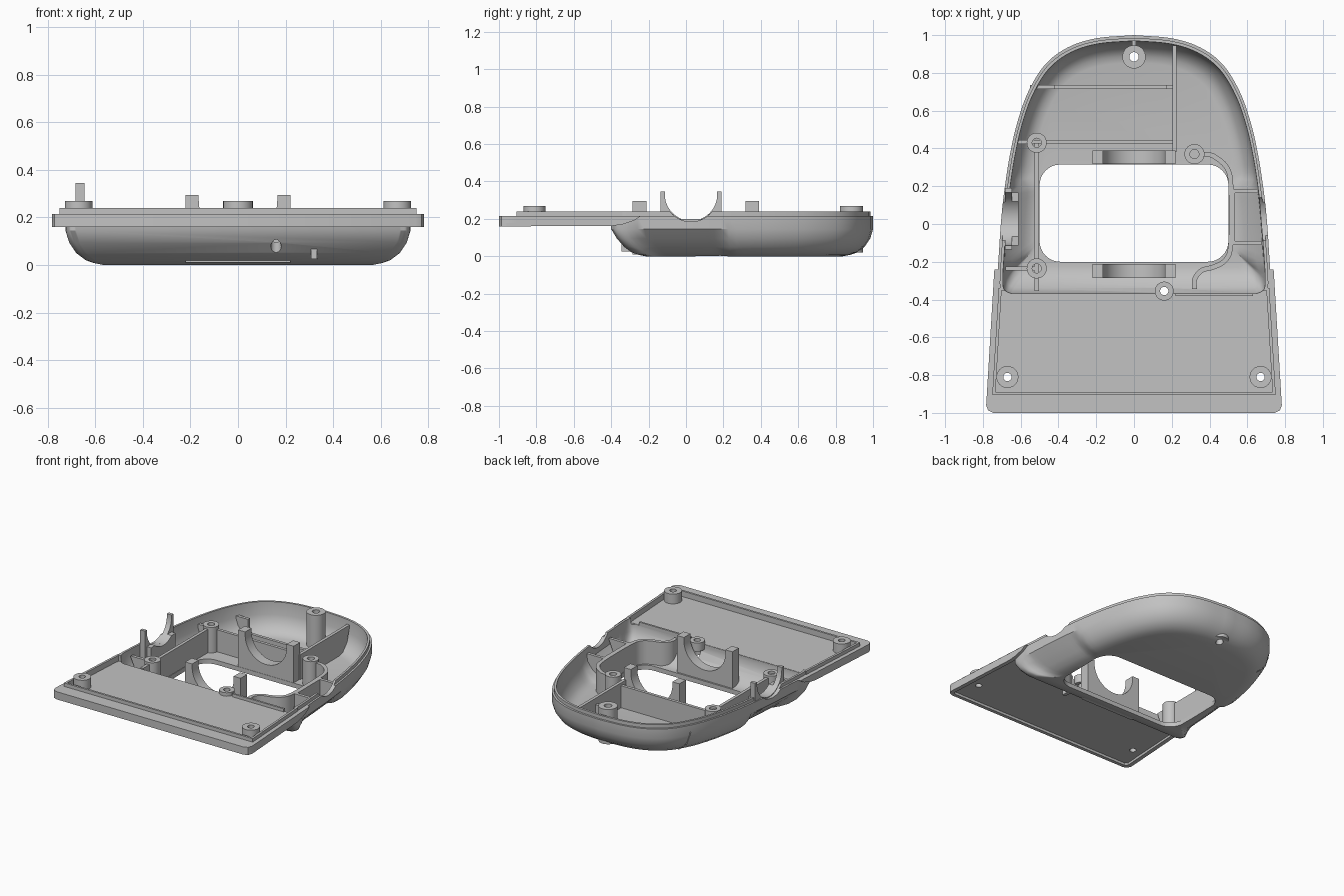
import bpy, bmesh, math
from mathutils import Vector

old = bpy.data.objects.get("Cube")
if old:
    bpy.data.objects.remove(old, do_unlink=True)

GREY = bpy.data.materials.new("plain_grey")
GREY.use_nodes = True
GREY.diffuse_color = (0.54, 0.54, 0.54, 1)
GREY.node_tree.nodes["Principled BSDF"].inputs["Base Color"].default_value = (0.54, 0.54, 0.54, 1)


def finish(name, verts, faces):
    bm = bmesh.new()
    vs = [bm.verts.new(v) for v in verts]
    for f in faces:
        bm.faces.new([vs[i] for i in f])
    bmesh.ops.recalc_face_normals(bm, faces=bm.faces)
    if bm.calc_volume(signed=True) < 0:
        bmesh.ops.reverse_faces(bm, faces=bm.faces)
    me = bpy.data.meshes.new(name)
    bm.to_mesh(me)
    bm.free()
    me.materials.append(GREY)
    ob = bpy.data.objects.new(name, me)
    bpy.context.collection.objects.link(ob)
    shade(ob)
    return ob


def shade(ob):
    bpy.ops.object.select_all(action='DESELECT')
    ob.select_set(True)
    bpy.context.view_layer.objects.active = ob
    bpy.ops.object.shade_smooth_by_angle(angle=math.radians(32))


def loft(name, rings, closed=False):
    """Skin equal rings; cap both ends, or join last ring to first."""
    n, m = len(rings[0]), len(rings)
    faces = []
    for r in range(m if closed else m - 1):
        a, b = r * n, (r + 1) % m * n
        faces += [(a + i, a + (i + 1) % n, b + (i + 1) % n, b + i) for i in range(n)]
    if not closed:
        faces += [list(range(n)), list(range((m - 1) * n, m * n))]
    return finish(name, [v for ring in rings for v in ring], faces)


def prism(name, pts, place, lo, hi):
    return loft(name, [[place(a, b, h) for a, b in pts] for h in (lo, hi)])


along_x = lambda a, b, h: (h, a, b)
along_y = lambda a, b, h: (a, h, b)
along_z = lambda a, b, h: (a, b, h)


def circle(x, y, r, n=32):
    return [(x + r * math.cos(t * math.tau / n), y + r * math.sin(t * math.tau / n)) for t in range(n)]


def boss(name, x, y, r, hole, z0, z1):
    rings = [[(a, b, z) for a, b in circle(x, y, rad)]
             for rad, z in ((r, z0), (r, z1), (hole, z1), (hole, z0))]
    return loft(name, rings, closed=True)


def cradle(name, place, mid, c, r, w, base, top, lo, hi):
    """Block with a round seat open at the top."""
    a0 = math.asin(max(0, (c - top) / r))
    arc = [-a0 - (math.pi - 2 * a0) * i / 24 for i in range(25)]
    pts = [(mid - w, base), (mid + w, base), (mid + w, top)]
    if top > c:
        pts.append((mid + r, top))
    pts += [(mid + r * math.cos(t), c + r * math.sin(t)) for t in arc]
    if top > c:
        pts.append((mid - r, top))
    pts.append((mid - w, top))
    return prism(name, pts, place, lo, hi)


def rib(name, p, q, top, c0=0.0, c1=0.0, t=0.022, z0=0.02):
    """Upright rib from p to q, lower corners cut back by c0 and c1."""
    p, q = Vector(p), Vector(q)
    d = (q - p).normalized()
    side = Vector((-d.y, d.x))
    length = (q - p).length
    bend = z0 + (top - z0) * 0.4
    pts = [(c0, z0), (length - c1, z0), (length - c1 * 0.3, bend), (length, top - 0.01),
           (length, top), (0, top), (0, top - 0.01), (c0 * 0.3, bend)]

    def place(a, b, h):
        v = p + d * a + side * h
        return (v.x, v.y, b)
    return prism(name, pts, place, -t / 2, t / 2)


def ribbon(name, path, t, z0, z1):
    path = [Vector(p) for p in path]
    left, right = [], []
    for i, p in enumerate(path):
        d = (path[min(i + 1, len(path) - 1)] - path[max(i - 1, 0)]).normalized()
        n = Vector((-d.y, d.x)) * t / 2
        left.append(tuple(p + n))
        right.append(tuple(p - n))
    return prism(name, left + right[::-1], along_z, z0, z1)


def spline(pts, k=5):
    P = [Vector(p) for p in pts]
    P = [2 * P[0] - P[1]] + P + [2 * P[-1] - P[-2]]
    out = []
    for a, b, c, d in zip(P, P[1:], P[2:], P[3:]):
        for i in range(k):
            t = i / k
            out.append(0.5 * (2 * b + (c - a) * t + (2 * a - 5 * b + 4 * c - d) * t * t
                              + (3 * b - a - 3 * c + d) * t ** 3))
    return out + [P[-2]]


def step(t):
    t = max(0, min(1, t))
    return t * t * (3 - 2 * t)


def extent(me):
    return max((v.co.y for v in me.vertices), default=0) - min((v.co.y for v in me.vertices), default=0)


def cut(ob, cutters):
    """Cut one hole at a time, keeping the first solver that leaves the part whole."""
    for c in cutters:
        c.hide_render = True
        for solver in ('EXACT', 'MANIFOLD', 'FLOAT'):
            m = ob.modifiers.new("cut", 'BOOLEAN')
            m.operation, m.solver, m.object = 'DIFFERENCE', solver, c
            dg = bpy.context.evaluated_depsgraph_get()
            me = bpy.data.meshes.new_from_object(ob.evaluated_get(dg))
            ob.modifiers.remove(m)
            if extent(me) > 0.9 * extent(ob.data):
                ob.data = me
                break
        bpy.data.objects.remove(c, do_unlink=True)
    shade(ob)


# Bowl-shaped shell: one outline, inset by height, with finger scoops low on both sides
half = spline([(0, 1), (0.2, 0.983), (0.35, 0.935), (0.47, 0.845), (0.56, 0.7), (0.62, 0.53), (0.66, 0.35),
               (0.69, 0.15), (0.705, 0), (0.715, -0.15), (0.725, -0.32), (0.715, -0.38), (0.68, -0.4)])
outline = [(p.x, p.y) for p in half] + [(-p.x, p.y) for p in half[:0:-1]]
profile = [(0.16, 0), (0.12, 0.008), (0.085, 0.02), (0.045, 0.05), (0.015, 0.095), (0, 0.145), (0, 0.215),
           (0.014, 0.215), (0.014, 0.24), (0.03, 0.24), (0.034, 0.15), (0.05, 0.1), (0.08, 0.06),
           (0.11, 0.04), (0.145, 0.032)]


def shell_ring(inset, z):
    ring = []
    low = step((0.135 - z) / 0.07)
    for x, y in outline:
        scoop = 0.05 * low * step((0.25 - y) / 0.08) * step((y + 0.34) / 0.12) if abs(x) > 0.4 else 0
        front = 0.025 * low * step((-0.28 - y) / 0.12)
        ring.append((x * (1 - inset / 0.72) - math.copysign(scoop, x),
                     0.3 + (y - 0.3) * (1 - inset / 0.7) + front, z))
    return ring


shell = loft("shell", [shell_ring(i, z) for i, z in profile])
window = [(cx + 0.11 * math.cos(a), cy + 0.11 * math.sin(a))
          for k, (cx, cy) in enumerate([(0.39, 0.205), (-0.39, 0.205), (-0.39, -0.09), (0.39, -0.09)])
          for a in [(k + j / 8) * math.pi / 2 for j in range(9)]]
cut(shell, [
    prism("window_cutter", window, along_z, -0.1, 0.13),
    prism("side_notch_cutter", circle(0.027, 0.33, 0.145, 48), along_x, -0.9, 0.9),
    prism("front_cutter", [(-0.8, -0.6), (0.8, -0.6), (0.8, -0.352), (-0.8, -0.352)], along_z, 0.198, 0.4),
    prism("rear_hole_cutter", circle(0, 0.885, 0.025), along_z, -0.1, 0.3),
    prism("front_hole_cutter", circle(0.16, -0.355, 0.022), along_z, -0.1, 0.3)])


# Front plate: thin panel, front bar, underside lip and side rails
def edge(y):
    return 0.785 - (y + 1) * 0.06


def mirrored(pts):
    return pts + [(-x, y) for x, y in reversed(pts)]


panel = prism("front_panel", mirrored([(edge(-0.37) - 0.01, -0.37), (edge(-0.98) - 0.02, -0.98)]),
              along_z, 0.178, 0.2)
cut(panel, [prism("panel_hole_cutter", circle(x, y, 0.022), along_z, 0.1, 0.3)
            for x, y in ((-0.67, -0.81), (0.67, -0.81), (0.16, -0.355))])
corner = [(0.772, -0.987), (0.745, -1)]
prism("front_bar", mirrored([(edge(-0.905), -0.905), (edge(-0.96), -0.96)] + corner), along_z, 0.179, 0.215)
prism("front_under_lip", mirrored([(0.735, -0.975), (0.752, -0.958), (edge(-0.958), -0.958)] + corner),
      along_z, 0.16, 0.181)
prism("front_ridge", mirrored([(0.745, -0.89), (0.745, -0.905)]), along_z, 0.19, 0.24)
for s, side in ((1, "left"), (-1, "right")):
    slanted = lambda a, b, h: (s * (edge(a) - h), a, b)
    prism(side + "_rail", [(-0.96, 0.16), (-0.4, 0.162), (-0.34, 0.17), (-0.28, 0.19), (-0.24, 0.215),
                           (-0.96, 0.215)], slanted, 0, 0.03)
    prism(side + "_rail_lip", [(-0.905, 0.18), (-0.34, 0.18), (-0.34, 0.24), (-0.905, 0.24)], slanted, 0.029, 0.045)
    boss(side + "_front_boss", s * 0.67, -0.81, 0.058, 0.022, 0.182, 0.27)
rib("panel_ridge", (0.22, -0.375), (0.63, -0.375), 0.222, t=0.014, z0=0.185)

# Screw bosses in the shell
boss("rear_boss", 0, 0.885, 0.062, 0.025, 0.02, 0.27)
boss("middle_front_boss", 0.16, -0.355, 0.05, 0.022, 0.165, 0.225)
for name, x, y in (("rear_right_boss", -0.515, 0.43), ("front_right_boss", -0.515, -0.235),
                   ("rear_left_boss", 0.32, 0.37)):
    boss(name, x, y, 0.053, 0.024, 0.025, 0.215)

# Round cradles: two beside the window, one on the right wall
cradle("front_cradle", along_y, 0, 0.27, 0.165, 0.22, 0.01, 0.295, -0.285, -0.212)
cradle("rear_cradle", along_y, 0, 0.27, 0.165, 0.22, 0.01, 0.295, 0.317, 0.39)
cradle("side_cradle", along_x, 0.027, 0.33, 0.14, 0.163, 0.13, 0.345, -0.682, -0.645)
cradle("side_cradle_ledge", along_x, 0.027, 0.33, 0.14, 0.14, 0.1, 0.225, -0.65, -0.612)

# Stiffening ribs and the curved wall round the window
rib("rear_rib_right_end", (-0.55, 0.725), (-0.42, 0.725), 0.165, c0=0.09)
rib("rear_rib_low", (-0.43, 0.725), (0.18, 0.725), 0.065)
rib("rear_rib_left_end", (0.17, 0.725), (0.215, 0.725), 0.165)
rib("middle_cross_rib", (-0.62, 0.435), (0.215, 0.435), 0.19, c0=0.1)
rib("long_rib", (0.215, 0.38), (0.215, 0.945), 0.21, c1=0.1)
rib("right_window_rib", (-0.515, -0.355), (-0.515, 0.43), 0.2, c0=0.11)
rib("right_front_rib", (-0.68, -0.235), (-0.515, -0.235), 0.2, c0=0.14, z0=0.03)
rib("rear_boss_rib", (0, 0.93), (0, 0.975), 0.22, z0=0.1)
for y in (0.175, -0.1):
    rib("left_box_rib", (0.515, y), (0.675, y), 0.2, c1=0.13, z0=0.03)
rib("left_box_wall", (0.525, -0.1), (0.525, 0.175), 0.2)
wall = spline([(0.36, 0.37), (0.42, 0.36), (0.49, 0.3), (0.513, 0.2), (0.513, -0.1), (0.485, -0.19),
               (0.42, -0.228), (0.36, -0.245), (0.322, -0.29), (0.32, -0.345)], 4)
ribbon("curved_window_wall", wall, 0.026, 0.025, 0.2)
